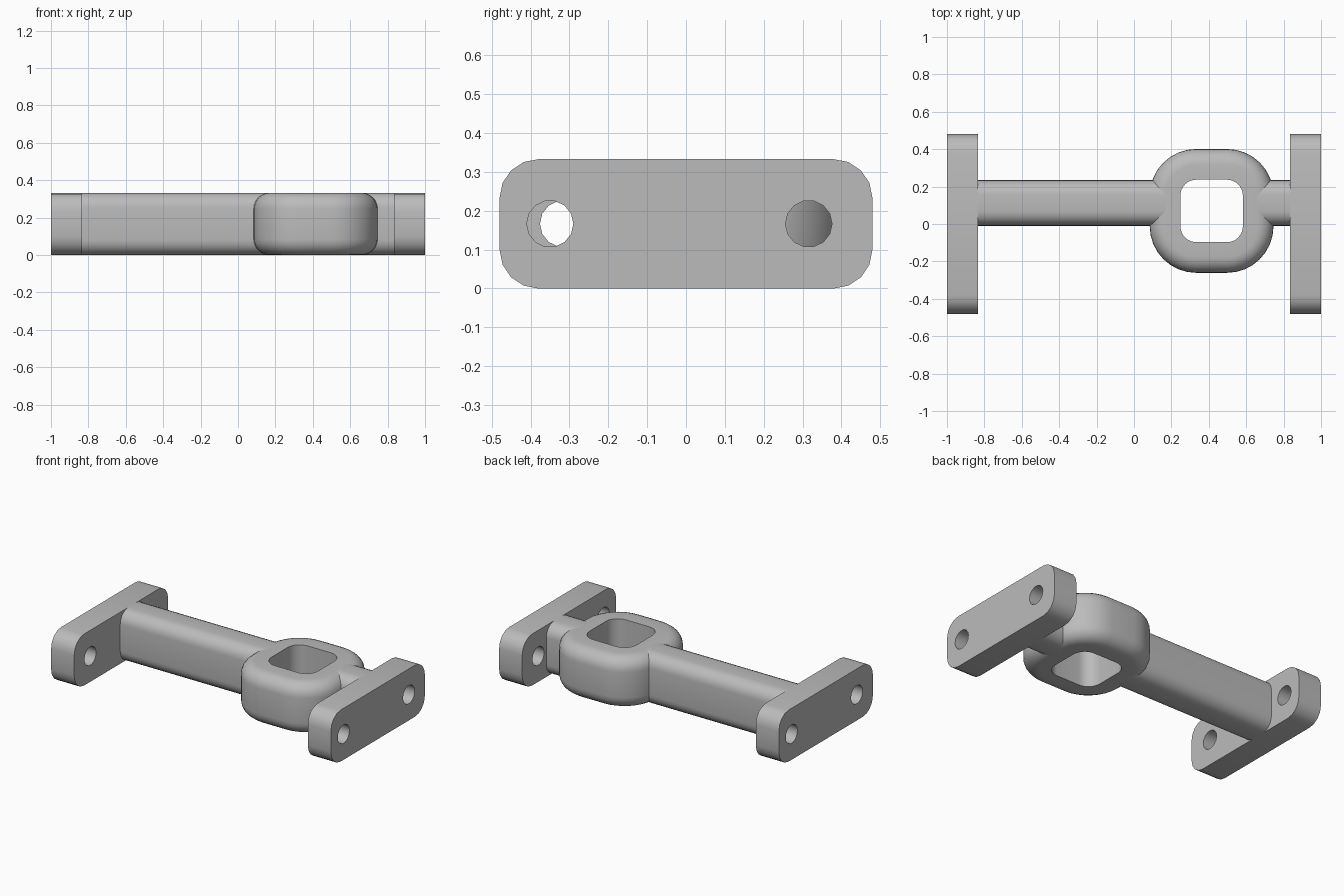
import bpy, bmesh
from math import sin, cos, pi, radians

cube = bpy.data.objects.get("Cube")
if cube:
    bpy.data.objects.remove(cube)

HEIGHT = 0.333
MID = HEIGHT / 2

grey = bpy.data.materials.new("plain grey")
grey.use_nodes = True
grey.diffuse_color = (0.5, 0.5, 0.5, 1)
grey.node_tree.nodes["Principled BSDF"].inputs["Base Color"].default_value = (0.5, 0.5, 0.5, 1)


def rounded_rect(cx, cy, hx, hy, r, steps):
    """Counter-clockwise outline of a rectangle with round corners."""
    pts = []
    for k, (sx, sy) in enumerate(((1, 1), (-1, 1), (-1, -1), (1, -1))):
        for i in range(steps + 1):
            a = (k + i / steps) * pi / 2
            pts.append((cx + sx * (hx - r) + r * cos(a), cy + sy * (hy - r) + r * sin(a)))
    return pts


def circle(cx, cy, r, sides):
    return [(cx + r * cos(2 * pi * i / sides), cy + r * sin(2 * pi * i / sides)) for i in range(sides)]


def finish(obj):
    bpy.ops.object.select_all(action='DESELECT')
    obj.select_set(True)
    bpy.context.view_layer.objects.active = obj
    if obj.type == 'CURVE':
        bpy.ops.object.convert(target='MESH')
    obj = bpy.context.object
    obj.data.materials.clear()
    obj.data.materials.append(grey)
    bpy.ops.object.shade_smooth_by_angle(angle=radians(30))


def extrude_along_x(name, outlines, x0, x1):
    """Fill y-z outlines (inner ones become holes) and extrude from x0 to x1."""
    curve = bpy.data.curves.new(name, 'CURVE')
    curve.dimensions = '2D'
    curve.fill_mode = 'BOTH'
    curve.extrude = (x1 - x0) / 2
    for pts in outlines:
        spline = curve.splines.new('POLY')
        spline.points.add(len(pts) - 1)
        for p, (u, v) in zip(spline.points, pts):
            p.co = (u, v, 0, 1)
        spline.use_cyclic_u = True
    obj = bpy.data.objects.new(name, curve)
    obj.location.x = (x0 + x1) / 2
    obj.rotation_euler = (pi / 2, 0, pi / 2)
    bpy.context.collection.objects.link(obj)
    finish(obj)


# End plates with two bolt holes each, offset in opposite directions
for name, x0, x1, shift in (("left_plate", 0.835, 1, -0.017), ("right_plate", -1, -0.835, 0.017)):
    outlines = [rounded_rect(0, MID, 0.48, MID, 0.1, 4)]
    outlines += [circle(side * 0.333 + shift, MID, 0.06, 14) for side in (-1, 1)]
    extrude_along_x(name, outlines, x0, x1)

# Bars joining the ring to the plates
bar = rounded_rect(0.112, MID, 0.122, MID, 0.08, 6)
extrude_along_x("long_bar", [bar], -0.836, 0.17)
extrude_along_x("short_bar", [bar], 0.66, 0.836)

# Ring: rounded-square loops swept over a section with rounded outer edges
WALL, EDGE, ARC = 0.164, 0.085, 6
half = [(WALL - EDGE + EDGE * sin(i * pi / 2 / ARC), EDGE - EDGE * cos(i * pi / 2 / ARC)) for i in range(ARC + 1)]
section = [(0, 0)] + half + [(d, HEIGHT - z) for d, z in reversed(half)] + [(0, HEIGHT)]
bm = bmesh.new()
loops = []
for d, z in section:
    outline = rounded_rect(0.415, 0.07, 0.167 + d, 0.167 + d, 0.085 + d, 8)
    loops.append([bm.verts.new((x, y, z)) for x, y in outline])
for k, low in enumerate(loops):
    high = loops[(k + 1) % len(loops)]
    for i in range(len(low)):
        j = (i + 1) % len(low)
        bm.faces.new((low[i], low[j], high[j], high[i]))
bmesh.ops.recalc_face_normals(bm, faces=bm.faces)
mesh = bpy.data.meshes.new("ring")
bm.to_mesh(mesh)
bm.free()
ring = bpy.data.objects.new("ring", mesh)
bpy.context.collection.objects.link(ring)
finish(ring)
